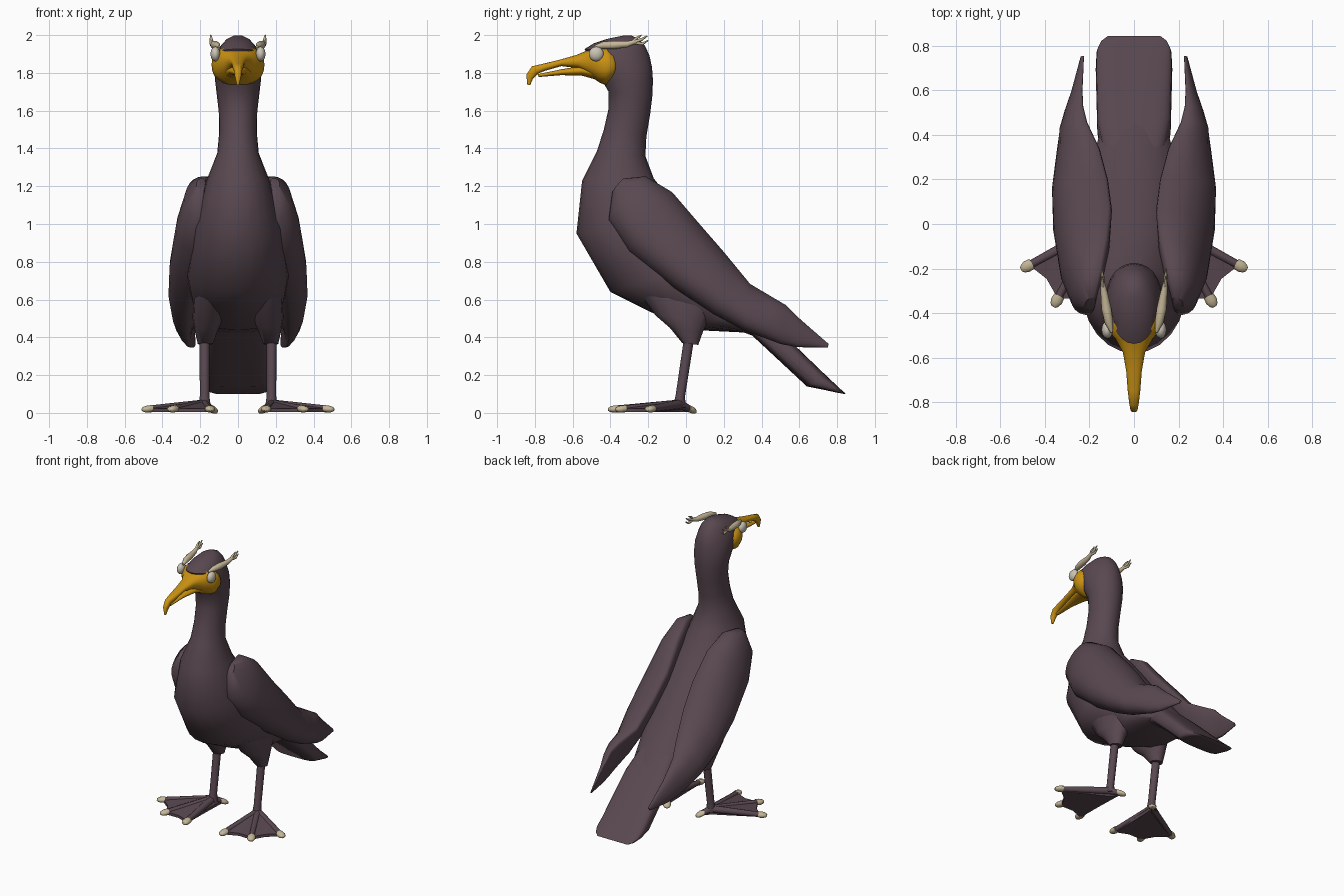
import bpy, bmesh, math
from mathutils import Vector

cube = bpy.data.objects.get("Cube")
if cube:
    bpy.data.objects.remove(cube, do_unlink=True)


def material(name, rgb):
    m = bpy.data.materials.new(name)
    m.use_nodes = True
    m.diffuse_color = (*rgb, 1)
    m.node_tree.nodes["Principled BSDF"].inputs["Base Color"].default_value = (*rgb, 1)
    return m


plumage = material("dark plum plumage", (0.1, 0.065, 0.08))
gold = material("golden bill", (0.6, 0.29, 0.006))
cream = material("cream plume and claw", (0.56, 0.47, 0.31))
pale = material("pale eye", (0.6, 0.55, 0.46))


def finish(name, bm, mat, angle=50):
    bmesh.ops.recalc_face_normals(bm, faces=bm.faces)
    mesh = bpy.data.meshes.new(name)
    bm.to_mesh(mesh)
    bm.free()
    mesh.materials.append(mat)
    obj = bpy.data.objects.new(name, mesh)
    bpy.context.collection.objects.link(obj)
    bpy.ops.object.select_all(action='DESELECT')
    obj.select_set(True)
    bpy.context.view_layer.objects.active = obj
    bpy.ops.object.shade_smooth_by_angle(angle=math.radians(angle))


def loft(name, rings, mat, sides=24, power=1.0, inner=1.0):
    """Skin rings given as (upper point, lower point, sideways vector)."""
    bm = bmesh.new()
    loops = []
    for up, low, side in rings:
        up, low, side = Vector(up), Vector(low), Vector(side)
        mid, half = (up + low) / 2, (up - low) / 2
        loop = []
        for i in range(sides):
            a = math.tau * i / sides
            c, s = math.cos(a), math.sin(a)
            c = math.copysign(abs(c) ** power, c)
            s = math.copysign(abs(s) ** power, s)
            loop.append(bm.verts.new(mid + half * c + side * (s if s > 0 else s * inner)))
        loops.append(loop)
    for a, b in zip(loops, loops[1:]):
        for i in range(sides):
            j = (i + 1) % sides
            bm.faces.new((a[i], a[j], b[j], b[i]))
    bm.faces.new(loops[0])
    bm.faces.new(loops[-1])
    finish(name, bm, mat)


def centre_loft(name, table, mat, **kw):
    """Rows: upper y, z, lower y, z, half width."""
    loft(name, [((0, a, b), (0, c, d), (w, 0, 0)) for a, b, c, d, w in table], mat, **kw)


def tube(name, points, mat, sides=12):
    """Tapered tube through (point, radius) pairs."""
    rings = []
    for k, (p, r) in enumerate(points):
        d = Vector(points[min(k + 1, len(points) - 1)][0]) - Vector(points[max(k - 1, 0)][0])
        side = d.cross(Vector((0, 0, 1))).normalized()
        up = side.cross(d).normalized()
        p = Vector(p)
        rings.append((p + up * r, p - up * r, side * r))
    loft(name, rings, mat, sides=sides)


# Head, neck and trunk in one skin
centre_loft("body", [
    (-0.29, 1.998, -0.33, 1.998, 0.02),
    (-0.247, 1.978, -0.41, 1.982, 0.058),
    (-0.215, 1.94, -0.485, 1.958, 0.088),
    (-0.193, 1.89, -0.538, 1.926, 0.11),
    (-0.18, 1.83, -0.49, 1.85, 0.122),
    (-0.175, 1.76, -0.45, 1.77, 0.122),
    (-0.178, 1.68, -0.41, 1.70, 0.113),
    (-0.19, 1.58, -0.41, 1.61, 0.102),
    (-0.21, 1.46, -0.435, 1.50, 0.10),
    (-0.215, 1.36, -0.47, 1.39, 0.11),
    (-0.17, 1.24, -0.55, 1.23, 0.165),
    (0.0, 1.03, -0.58, 0.95, 0.235),
    (0.16, 0.82, -0.40, 0.64, 0.27),
    (0.26, 0.70, -0.20, 0.54, 0.25),
    (0.37, 0.57, 0.02, 0.44, 0.21),
    (0.50, 0.42, 0.32, 0.425, 0.15)], plumage)

# Flat tail
centre_loft("tail", [
    (0.28, 0.64, 0.15, 0.48, 0.12),
    (0.50, 0.43, 0.35, 0.41, 0.165),
    (0.75, 0.19, 0.64, 0.14, 0.172),
    (0.80, 0.143, 0.74, 0.12, 0.168),
    (0.83, 0.115, 0.80, 0.107, 0.15),
    (0.845, 0.103, 0.84, 0.1, 0.12)], plumage, power=0.55)

# Face mask flowing into the hooked upper bill
centre_loft("face_and_upper_bill", [
    (-0.365, 1.87, -0.365, 1.80, 0.11),
    (-0.385, 1.92, -0.385, 1.76, 0.132),
    (-0.42, 1.95, -0.425, 1.735, 0.14),
    (-0.47, 1.945, -0.46, 1.75, 0.128),
    (-0.52, 1.92, -0.51, 1.785, 0.085),
    (-0.58, 1.895, -0.57, 1.825, 0.05),
    (-0.66, 1.872, -0.66, 1.836, 0.035),
    (-0.75, 1.85, -0.75, 1.81, 0.028),
    (-0.815, 1.835, -0.785, 1.795, 0.022),
    (-0.845, 1.79, -0.81, 1.77, 0.017),
    (-0.84, 1.735, -0.825, 1.735, 0.006)], gold, power=0.85)
centre_loft("lower_bill", [
    (-0.46, 1.84, -0.46, 1.76, 0.085),
    (-0.55, 1.838, -0.55, 1.785, 0.052),
    (-0.66, 1.819, -0.66, 1.788, 0.028),
    (-0.785, 1.793, -0.78, 1.778, 0.012)], gold)

for s, label in ((1, "left"), (-1, "right")):
    def P(x, y, z):
        return Vector((s * x, y, z))

    # Folded wing: upper edge, lower edge, outward bulge
    wing = [
        (P(.18, -.33, 1.24), P(.19, -.39, 1.17), .035),
        (P(.155, -.21, 1.25), P(.195, -.41, 1.02), .105),
        (P(.13, -.07, 1.165), P(.22, -.30, .85), .145),
        (P(.115, .07, 1.0), P(.26, -.06, .66), .155),
        (P(.13, .20, .85), P(.28, .15, .52), .14),
        (P(.165, .34, .68), P(.28, .31, .435), .108),
        (P(.22, .46, .61), P(.275, .42, .395), .08),
        (P(.235, .53, .57), P(.27, .50, .365), .055),
        (P(.235, .60, .50), P(.26, .59, .348), .032),
        (P(.225, .755, .365), P(.235, .75, .345), .008)]
    loft(label + "_wing", [(u, l, P(t, 0, t * .2)) for u, l, t in wing],
         plumage, inner=0.3, power=0.9)

    # Eye and brow plume with split tip
    bm = bmesh.new()
    bmesh.ops.create_uvsphere(bm, u_segments=20, v_segments=12, radius=0.039)
    bmesh.ops.scale(bm, vec=(0.65, 1, 1), verts=bm.verts)
    bmesh.ops.translate(bm, vec=P(.12, -.475, 1.9), verts=bm.verts)
    finish(label + "_eye", bm, pale)
    tube(label + "_brow_plume", [
        (P(.1, -.485, 1.938), .007), (P(.113, -.44, 1.946), .019),
        (P(.124, -.38, 1.948), .022), (P(.134, -.31, 1.952), .016),
        (P(.142, -.26, 1.968), .01)], cream)
    for n, (y, z) in enumerate(((-.235, 2.0), (-.205, 1.995), (-.2, 1.972))):
        tube(f"{label}_plume_strand_{n + 1}", [
            (P(.138, -.285, 1.96), .009), (P(.142, y - .03, z - .018), .008),
            (P(.144, y, z), .003)], cream, 8)

    # Thigh flowing out of the belly, then shank
    thigh = [(.15, .20, .60, -.24, .62, .085), (.158, .12, .49, -.16, .515, .083),
             (.168, .09, .43, -.085, .45, .062), (.173, .065, .36, -.02, .37, .04)]
    loft(label + "_thigh", [(P(x, a, b), P(x, c, d), P(w, 0, 0))
                            for x, a, b, c, d, w in thigh], plumage, 16)
    tube(label + "_shank", [
        (P(.177, .02, .42), .027), (P(.177, -.03, .09), .025),
        (P(.177, -.035, .03), .034)], plumage)

    # Webbed foot: four toes, claws and webs between neighbours
    ankle = P(.18, -.03, .045)
    tips = [P(.47, -.185, .021), P(.342, -.335, .021), P(.15, -.37, .021), P(.14, .02, .021)]
    for n, tip in enumerate(tips):
        tube(f"{label}_toe_{n + 1}", [(ankle, .026), (tip, .018)], plumage, 8)
        d = (tip - ankle).normalized()
        across = d.cross(Vector((0, 0, 1))).normalized()
        rise = Vector((0, 0, .019))
        claw = [(-.014, 1, .026), (.012, 1, .028), (.032, .75, .021), (.042, .4, .01)]
        loft(f"{label}_claw_{n + 1}", [
            (tip + d * t + rise * h, tip + d * t - rise * h, across * w)
            for t, h, w in claw], cream, 10)
    bm = bmesh.new()
    for a, b in zip(tips, tips[1:]):
        edge = (a + b) / 2
        edge += (ankle - edge) * 0.06
        top = [bm.verts.new(v + Vector((0, 0, h)))
               for v, h in ((ankle, .022), (a, .004), (edge, 0), (b, .004))]
        low = [bm.verts.new((v.co.x, v.co.y, .004)) for v in top]
        for tri in ((0, 1, 2), (0, 2, 3)):
            bm.faces.new([top[i] for i in tri])
            bm.faces.new([low[i] for i in reversed(tri)])
        for i in range(4):
            j = (i + 1) % 4
            bm.faces.new((top[i], low[i], low[j], top[j]))
    finish(label + "_foot_web", bm, plumage, 25)
